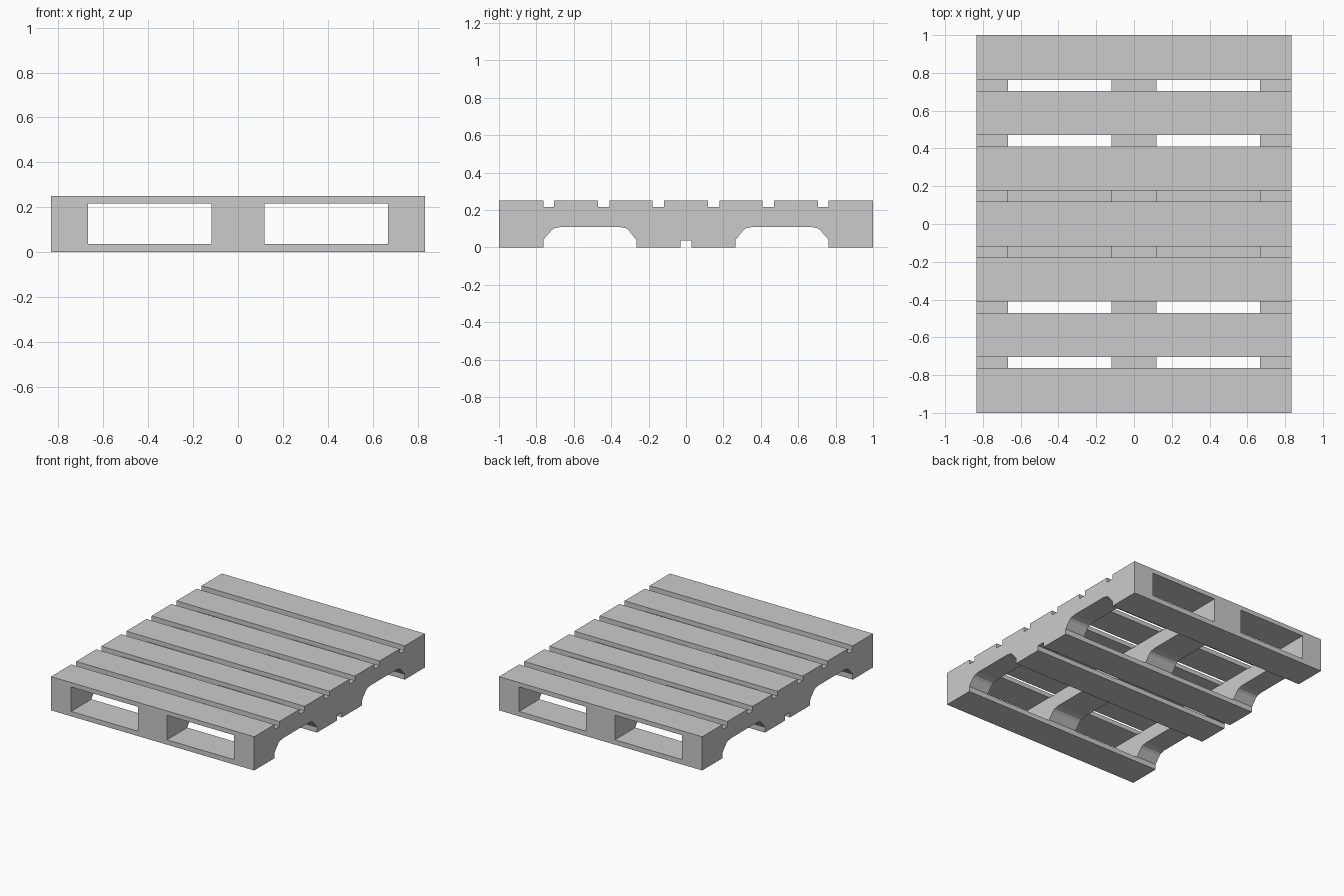
import bpy, bmesh

if "Cube" in bpy.data.objects:
    bpy.data.objects.remove(bpy.data.objects["Cube"])

W, H = 0.833, 0.25            # half width, height
TOP, LOW = 0.215, 0.038       # underside of deck boards, top of bottom boards


def extrude_x(name, profile, x0, x1):
    """Extrude a (y, z) outline from x0 to x1."""
    bm = bmesh.new()
    face = bm.faces.new([bm.verts.new((x0, y, z)) for y, z in profile])
    ext = bmesh.ops.extrude_face_region(bm, geom=[face])
    for v in ext["geom"]:
        if isinstance(v, bmesh.types.BMVert):
            v.co.x = x1
    bmesh.ops.recalc_face_normals(bm, faces=bm.faces)
    me = bpy.data.meshes.new(name)
    bm.to_mesh(me)
    bm.free()
    ob = bpy.data.objects.new(name, me)
    bpy.context.collection.objects.link(ob)
    return ob


# Side outline for y > 0: bottom boards, fork arch, then the gapped deck
half = [(0.03, LOW), (0.03, 0), (0.265, 0), (0.265, 0.04), (0.305, 0.09),
        (0.32, 0.102), (0.36, 0.11), (0.665, 0.11), (0.705, 0.102),
        (0.72, 0.09), (0.763, 0.04), (0.763, 0), (1, 0), (1, H)]
for a, b in ((0.763, 0.705), (0.47, 0.41), (0.178, 0.118)):
    half += [(a, H), (a, TOP), (b, TOP), (b, H)]
outline = half + [(-y, z) for y, z in reversed(half)]
pallet = extrude_x("pallet_body", outline, -W, W)

# Open tunnels between the three stringers
box = [(-1.1, LOW - 0.002), (1.1, LOW - 0.002), (1.1, TOP + 0.002), (-1.1, TOP + 0.002)]
for side in (-1, 1):
    cutter = extrude_x("tunnel_cutter", box, side * 0.118, side * 0.668)
    cutter.hide_render = True
    mod = pallet.modifiers.new("tunnel", 'BOOLEAN')
    mod.operation = 'DIFFERENCE'
    mod.solver = 'EXACT'
    mod.object = cutter
    bpy.context.view_layer.objects.active = pallet
    bpy.ops.object.modifier_apply(modifier=mod.name)
    bpy.data.objects.remove(cutter)
